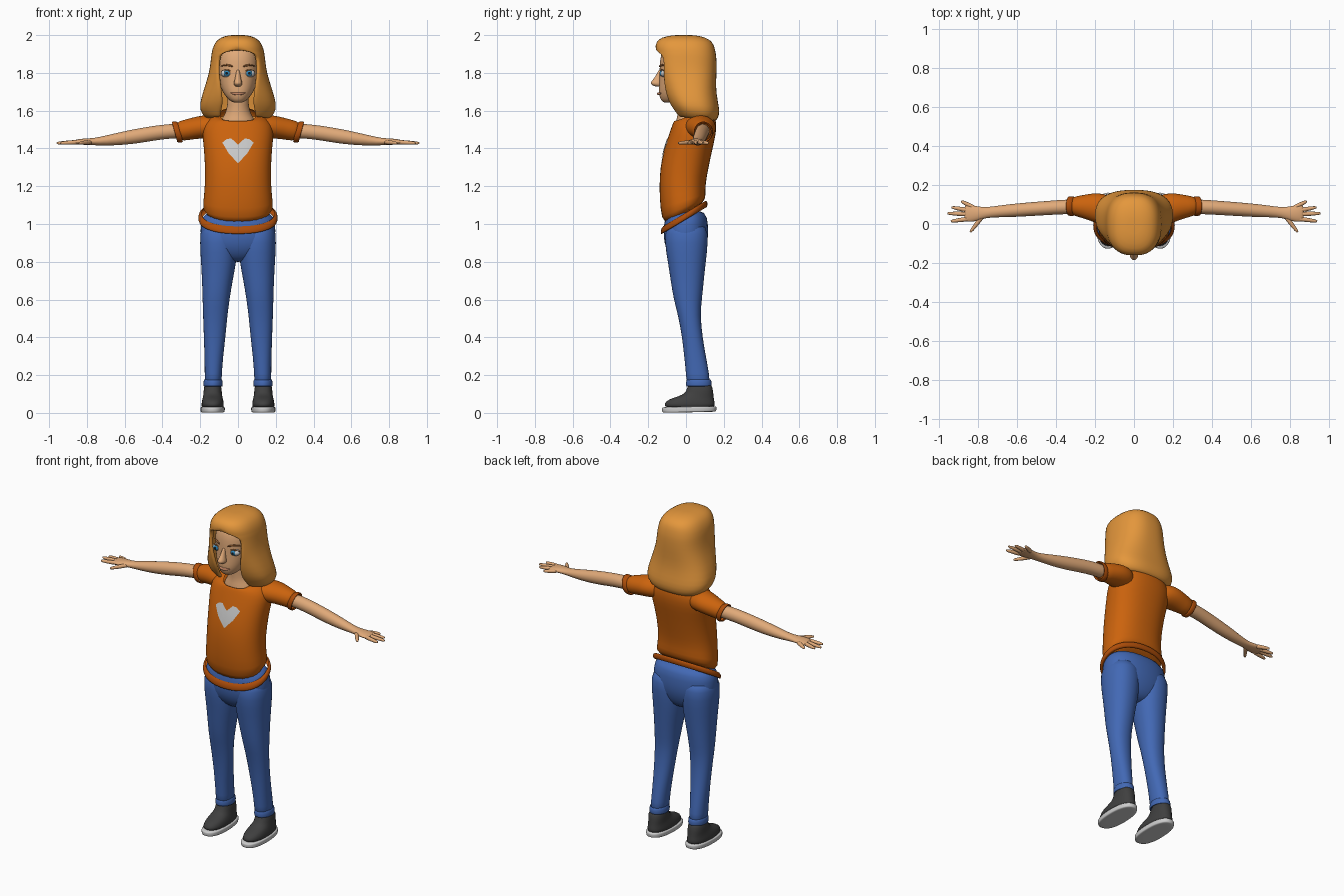
import bpy, bmesh
from math import sin, cos, pi, radians, copysign
from mathutils import Vector as V


def colour(name, rgb):
    m = bpy.data.materials.new(name)
    m.diffuse_color = (*rgb, 1)
    return m


SKIN = colour("skin", (0.75, 0.40, 0.19))
LIP = colour("lip", (0.55, 0.24, 0.13))
HAIR = colour("hair", (0.78, 0.31, 0.045))
BROW = colour("brow", (0.30, 0.11, 0.03))
SHIRT = colour("shirt", (0.60, 0.125, 0.004))
TRIM = colour("trim", (0.42, 0.075, 0.003))
DENIM = colour("denim", (0.055, 0.14, 0.46))
DARK = colour("dark_canvas", (0.05, 0.05, 0.05))
BLUE = colour("iris_blue", (0.03, 0.25, 0.5))
BLACK = colour("pupil_black", (0.01, 0.01, 0.01))
WHITE = colour("white", (0.8, 0.8, 0.8))


def power(v, e):
    return copysign(abs(v) ** e, v)


def ring(c, u, v, n=2.0, sides=20, gap=None):
    """Superellipse around c; a gap angle leaves it open on the -v side."""
    if gap is None:
        angles = [2 * pi * i / sides for i in range(sides)]
    else:
        g = radians(gap)
        angles = [g + (2 * pi - 2 * g) * i / sides for i in range(sides + 1)]
    return [c + u * power(sin(a), 2 / n) - v * power(cos(a), 2 / n) for a in angles]


def zring(z, rx, yf, yb, tilt=0.0, x=0.0, n=2.0, gap=None, sides=20):
    ry = (yb - yf) / 2
    return ring(V((x, (yf + yb) / 2, z)), V((rx, 0, 0)), V((0, ry, tilt * ry)), n, sides, gap)


def xring(x, y, z, ry, rz, tilt=0.0):
    return ring(V((x, y, z)), V((0, ry, 0)), V((tilt * rz, 0, rz)), sides=16)


def loft(name, rings, mat=None, mirror=False, closed=True, caps=(True, True), solid=0, subsurf=1):
    bm = bmesh.new()
    rows = [[bm.verts.new(p) for p in r] for r in rings]
    n = len(rows[0])
    for a, b in zip(rows, rows[1:]):
        for i in range(n if closed else n - 1):
            j = (i + 1) % n
            bm.faces.new((a[i], a[j], b[j], b[i]))
    for row, cap in zip((rows[0], rows[-1]), caps):
        if cap:
            mid = bm.verts.new(sum((v.co for v in row), V()) / n)
            for i in range(n if closed else n - 1):
                bm.faces.new((row[i], row[(i + 1) % n], mid))
    bmesh.ops.remove_doubles(bm, verts=bm.verts, dist=1e-5)
    bmesh.ops.recalc_face_normals(bm, faces=bm.faces)
    return finish(name, bm, mat, mirror, solid, subsurf)


def finish(name, bm, mat, mirror=False, solid=0, subsurf=0):
    for f in bm.faces:
        f.smooth = True
    me = bpy.data.meshes.new(name)
    bm.to_mesh(me)
    bm.free()
    ob = bpy.data.objects.new(name, me)
    bpy.context.collection.objects.link(ob)
    if mat:
        me.materials.append(mat)
    if solid:
        s = ob.modifiers.new("thickness", 'SOLIDIFY')
        s.thickness, s.offset = solid, -1
    if mirror:
        ob.modifiers.new("mirror", 'MIRROR').use_mirror_merge = False
    if subsurf:
        s = ob.modifiers.new("smooth", 'SUBSURF')
        s.levels = s.render_levels = subsurf
    return ob


def tube(name, pts, radii, mat):
    pts = [V(p) for p in pts]
    rings = []
    for i, (p, r) in enumerate(zip(pts, radii)):
        d = (pts[min(i + 1, len(pts) - 1)] - pts[max(i - 1, 0)]).normalized()
        u = d.cross(V((0, 0, 1))).normalized()
        rings.append(ring(p, u * r, u.cross(d) * r, sides=10))
    return loft(name, rings, mat, mirror=True)


def ball(name, loc, scale, mat):
    bm = bmesh.new()
    bmesh.ops.create_uvsphere(bm, u_segments=20, v_segments=12, radius=1)
    for v in bm.verts:
        v.co = V(loc) + V([a * b for a, b in zip(v.co, scale)])
    finish(name, bm, mat, mirror=True)


# Shirt body with tilted hem and neckline
body = [(1.05, .192, -.120, .102, .6), (1.12, .184, -.137, .104, .3), (1.20, .176, -.142, .103, .1),
        (1.30, .175, -.138, .120, 0), (1.40, .181, -.115, .141, 0), (1.47, .190, -.092, .158, 0),
        (1.525, .185, -.075, .163, .05), (1.56, .155, -.065, .152, .15), (1.58, .115, -.06, .13, .35),
        (1.578, .095, -.056, .108, .5)]
shirt = loft("shirt_body", [zring(*b, n=2.3, sides=28) for b in body], SHIRT, caps=(True, False))
hem = [(1.055, .195, -.122, .104), (1.05, .21, -.132, .113), (1.025, .213, -.136, .116),
       (1.015, .205, -.130, .110), (1.025, .19, -.115, .10)]
loft("shirt_hem", [zring(*h, .6, n=2.2, sides=28) for h in hem], TRIM, caps=(False, False))

# Sleeves and their rolled cuffs
loft("sleeve", [xring(.10, .06, 1.512, .075, .055), xring(.16, .076, 1.515, .083, .064),
                xring(.21, .085, 1.512, .076, .061), xring(.27, .09, 1.499, .058, .055, .2),
                xring(.325, .092, 1.487, .048, .05, .27)], SHIRT, mirror=True)
loft("sleeve_cuff", [xring(x, .092, 1.487, .052 * k, .057 * k, .27)
                     for x, k in ((.305, .9), (.31, 1), (.333, 1), (.338, .93), (.33, .8))],
     TRIM, mirror=True, caps=(False, False))

# Heart patch laid onto the shirt front
half = [(0, 1.32), (.05, 1.375), (.082, 1.43), (.06, 1.448), (.035, 1.452), (0, 1.418)]
outline = half + [(-x, z) for x, z in half[-2:0:-1]]
bm = bmesh.new()
bm.faces.new([bm.verts.new((x, -.3, z)) for x, z in outline])
bmesh.ops.triangulate(bm, faces=bm.faces)
bmesh.ops.subdivide_edges(bm, edges=bm.edges, cuts=3, use_grid_fill=True)
heart = finish("heart_patch", bm, WHITE)
wrap = heart.modifiers.new("wrap", 'SHRINKWRAP')
wrap.target, wrap.wrap_method, wrap.wrap_mode = shirt, 'PROJECT', 'ABOVE_SURFACE'
wrap.use_project_y, wrap.offset = True, .004

# Arms with palms
arm = [(.28, .09, 1.492, .039, .040), (.36, .088, 1.492, .038, .039), (.45, .082, 1.480, .037, .040),
       (.55, .075, 1.463, .036, .040), (.65, .068, 1.448, .034, .033), (.74, .061, 1.437, .027, .022),
       (.78, .056, 1.436, .031, .018), (.82, .053, 1.436, .042, .017), (.86, .054, 1.434, .045, .013),
       (.872, .055, 1.433, .038, .009)]
loft("arm", [xring(*a) for a in arm], SKIN, mirror=True)

# Fingers and thumb: base and tip in plan
for name, (x0, y0), (x1, y1) in (("little_finger", (.82, .083), (.888, .117)),
                                 ("ring_finger", (.84, .068), (.938, .086)),
                                 ("middle_finger", (.84, .050), (.960, .055)),
                                 ("index_finger", (.84, .028), (.942, .014)),
                                 ("thumb", (.775, .045), (.842, -.042))):
    a, b = V((x0, y0, 1.434)), V((x1, y1, 1.428))
    tube(name, [a, a.lerp(b, .5), a.lerp(b, .9), b], (.013, .012, .009, .005), SKIN)

# Trousers: hips, legs and turned-up cuffs
hips = [(1.07, .188, -.105, .108), (1.0, .2, -.118, .118), (.93, .202, -.122, .12),
        (.87, .185, -.108, .105), (.82, .12, -.075, .08), (.80, .04, -.04, .045)]
loft("trouser_hips", [zring(*h, n=2.3) for h in hips], DENIM)
leg = [(1.0, .2, .005, -.11, .116), (.9, .203, .002, -.115, .118), (.8, .197, .007, -.097, .106),
       (.7, .191, .028, -.082, .095), (.6, .188, .044, -.066, .085), (.52, .186, .055, -.043, .076),
       (.4, .181, .066, -.021, .088), (.3, .178, .078, -.010, .106), (.2, .176, .086, 0, .124),
       (.155, .178, .085, .002, .128)]
loft("trouser_leg", [zring(z, (o - i) / 2, f, b, x=(o + i) / 2, n=2.2) for z, o, i, f, b in leg],
     DENIM, mirror=True)
loft("trouser_cuff", [zring(z, .051 * k, .068 - .068 * k, .068 + .068 * k, x=.132)
                      for z, k in ((.178, .9), (.172, 1), (.145, 1.02), (.138, .97), (.145, .85))],
     DENIM, mirror=True, caps=(False, False))

# Shoes and soles
loft("shoe_upper", [zring(z, rx, f, b, x=.134, n=2.3) for z, rx, f, b in
                    ((.025, .06, -.118, .155), (.05, .06, -.116, .154), (.07, .056, -.098, .15),
                     (.088, .051, -.04, .147), (.105, .049, .002, .145), (.16, .046, .01, .138))],
     DARK, mirror=True)
loft("shoe_sole", [zring(z, .065 * k, .017 - .146 * k, .017 + .146 * k, .02, x=.134, n=2.4)
                   for z, k in ((.003, .93), (.005, .99), (.018, 1), (.03, 1), (.034, .96))],
     WHITE, mirror=True)

# Neck and head
loft("neck", [zring(*n) for n in ((1.5, .11, -.062, .12), (1.55, .093, -.052, .105), (1.58, .07, -.045, .09),
                                  (1.62, .056, -.045, .075), (1.72, .056, -.055, .08))], SKIN)
head = [(1.642, .022, -.115, -.06), (1.652, .043, -.132, -.03), (1.675, .066, -.141, .02),
        (1.70, .082, -.146, .06), (1.74, .099, -.144, .1), (1.80, .110, -.141, .12),
        (1.86, .114, -.141, .13), (1.92, .106, -.13, .125), (1.965, .07, -.08, .08)]
loft("head", [zring(*h, n=2.2) for h in head], SKIN)
loft("nose", [zring(*n, sides=12) for n in ((1.815, .009, -.147, -.12), (1.785, .013, -.159, -.12),
              (1.757, .02, -.183, -.12), (1.745, .025, -.191, -.12), (1.733, .02, -.178, -.12),
              (1.727, .01, -.16, -.12))], SKIN)

# Face features
ball("eye", (.059, -.112, 1.797), (.031, .024, .021), WHITE)
ball("iris", (.059, -.131, 1.798), (.0155, .008, .0155), BLUE)
ball("pupil", (.059, -.137, 1.798), (.007, .004, .007), BLACK)
tube("upper_eyelid", [(.03, -.128, 1.804), (.058, -.134, 1.821), (.09, -.107, 1.805)], (.003, .005, .003), BROW)
tube("eyebrow", [(.028, -.142, 1.834), (.06, -.128, 1.845), (.092, -.093, 1.835)], (.005, .006, .003), BROW)
tube("lips", [(-.004, -.147, 1.689), (.018, -.144, 1.69), (.04, -.128, 1.694)], (.009, .008, .003), LIP)
ball("ear", (.112, .0, 1.77), (.012, .025, .035), SKIN)

# Hair: open-fronted shell, flaring at the ends; last value is the half-angle of the gap
hair = [(2.0, .05, -.07, .05, 0, 0), (1.988, .092, -.132, .105, 0, 0), (1.965, .12, -.158, .142, 0, 0),
        (1.925, .137, -.166, .154, 0, 0), (1.908, .14, -.165, .157, 0, 28), (1.89, .142, -.160, .16, 0, 41),
        (1.86, .145, -.158, .162, 0, 44), (1.80, .153, -.155, .162, 0, 41), (1.72, .179, -.13, .158, 0, 26),
        (1.65, .2, -.102, .168, 0, 19), (1.605, .203, -.078, .179, -.05, 20), (1.568, .18, -.058, .170, -.1, 27),
        (1.552, .155, -.045, .150, -.12, 32)]
loft("hair", [zring(z, rx, f, b, t, n=2.5, gap=g, sides=36) for z, rx, f, b, t, g in hair],
     HAIR, closed=False, caps=(True, False), solid=.022)
